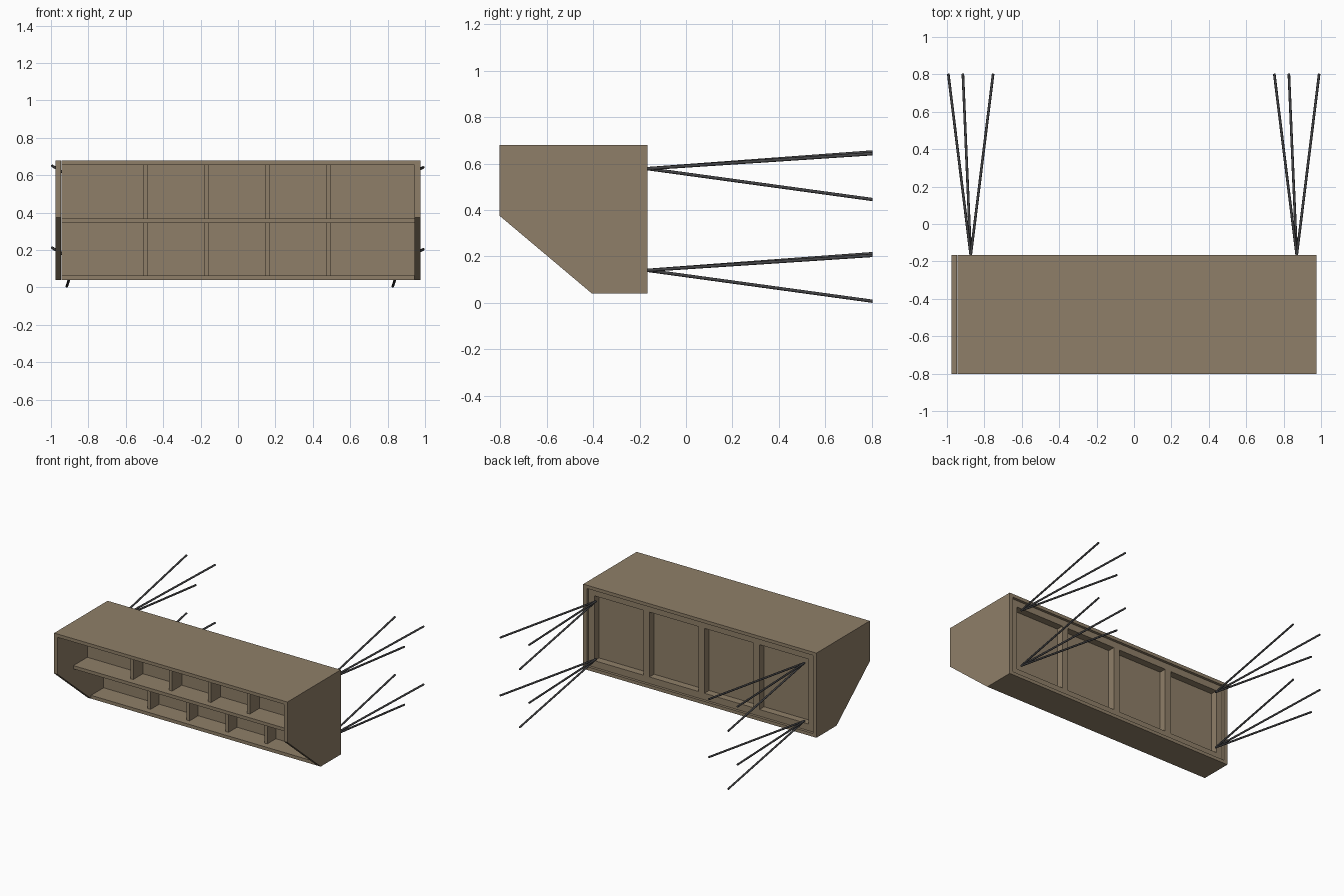
import bpy, bmesh
from mathutils import Vector

if "Cube" in bpy.data.objects:
    bpy.data.objects.remove(bpy.data.objects["Cube"])


def material(name, rgb):
    m = bpy.data.materials.new(name)
    m.diffuse_color = (*rgb, 1)
    m.use_nodes = True
    m.node_tree.nodes["Principled BSDF"].inputs["Base Color"].default_value = m.diffuse_color
    return m


wood = material("wood", (0.275, 0.212, 0.138))
metal = material("dark_metal", (0.055, 0.055, 0.058))


def finish(name, bm, mat):
    bmesh.ops.recalc_face_normals(bm, faces=bm.faces[:])
    me = bpy.data.meshes.new(name)
    bm.to_mesh(me)
    bm.free()
    me.materials.append(mat)
    ob = bpy.data.objects.new(name, me)
    bpy.context.collection.objects.link(ob)
    return ob


def box(name, x0, x1, y0, y1, z0, z1):
    bm = bmesh.new()
    bmesh.ops.create_cube(bm, size=1)
    for v in bm.verts:
        v.co = ((x0 + x1) / 2 + v.co.x * (x1 - x0),
                (y0 + y1) / 2 + v.co.y * (y1 - y0),
                (z0 + z1) / 2 + v.co.z * (z1 - z0))
    return finish(name, bm, wood)


def side_panel(name, x0, x1):
    profile = [(-0.803, 0.68), (-0.165, 0.68), (-0.165, 0.04),
               (-0.405, 0.04), (-0.803, 0.375)]
    bm = bmesh.new()
    f = bm.faces.new([bm.verts.new((x0, y, z)) for y, z in profile])
    r = bmesh.ops.extrude_face_region(bm, geom=[f])
    vs = [g for g in r["geom"] if isinstance(g, bmesh.types.BMVert)]
    bmesh.ops.translate(bm, vec=(x1 - x0, 0, 0), verts=vs)
    return finish(name, bm, wood)


def rod(name, a, b, radius=0.007):
    a, b = Vector(a), Vector(b)
    d = b - a
    bm = bmesh.new()
    bmesh.ops.create_cone(bm, cap_ends=True, segments=12, radius1=radius,
                          radius2=radius, depth=d.length)
    bm.transform(d.to_track_quat('Z', 'Y').to_matrix().to_4x4())
    bmesh.ops.translate(bm, vec=(a + b) / 2, verts=bm.verts[:])
    ob = finish(name, bm, metal)
    for p in ob.data.polygons:
        p.use_smooth = len(p.vertices) == 4
    return ob


# Cabinet shell
W = 0.945
side_panel("side_panel_left", -0.975, -W)
side_panel("side_panel_right", W, 0.975)
box("top_board", -W, W, -0.803, -0.165, 0.655, 0.68)
box("bottom_board", -W, W, -0.405, -0.165, 0.04, 0.065)

# Stepped shelves and their backs
box("middle_shelf", -W, W, -0.615, -0.255, 0.345, 0.37)
box("upper_back", -W, W, -0.45, -0.43, 0.37, 0.655)
box("lower_back", -W, W, -0.255, -0.24, 0.065, 0.655)

# Dividers, five bays per row
for i in range(4):
    x = -0.4925 + i * 0.325
    box(f"upper_divider_{i}", x - 0.0125, x + 0.0125, -0.565, -0.45, 0.37, 0.655)
    box(f"lower_divider_{i}", x - 0.0125, x + 0.0125, -0.357, -0.255, 0.065, 0.345)

# Rear framework: rails and stiles, slightly recessed
Y0, Y1 = -0.24, -0.185
box("rear_top_rail", -W, W, Y0, Y1, 0.605, 0.655)
box("rear_bottom_rail", -W, W, Y0, Y1, 0.065, 0.115)
for i, x in enumerate((-0.92, -0.46, 0, 0.46, 0.92)):
    box(f"rear_stile_{i}", x - 0.025, x + 0.025, Y0, Y1, 0.115, 0.605)

# Four clusters of three splayed rods
for cx in (-0.873, 0.87):
    for cz in (0.578, 0.14):
        for k, (dx, dz) in enumerate(((-0.12, 0.072), (0.12, 0.064), (-0.042, -0.133))):
            rod(f"splayed_rod_{k}", (cx, -0.168, cz), (cx + dx, 0.803, cz + dz))
